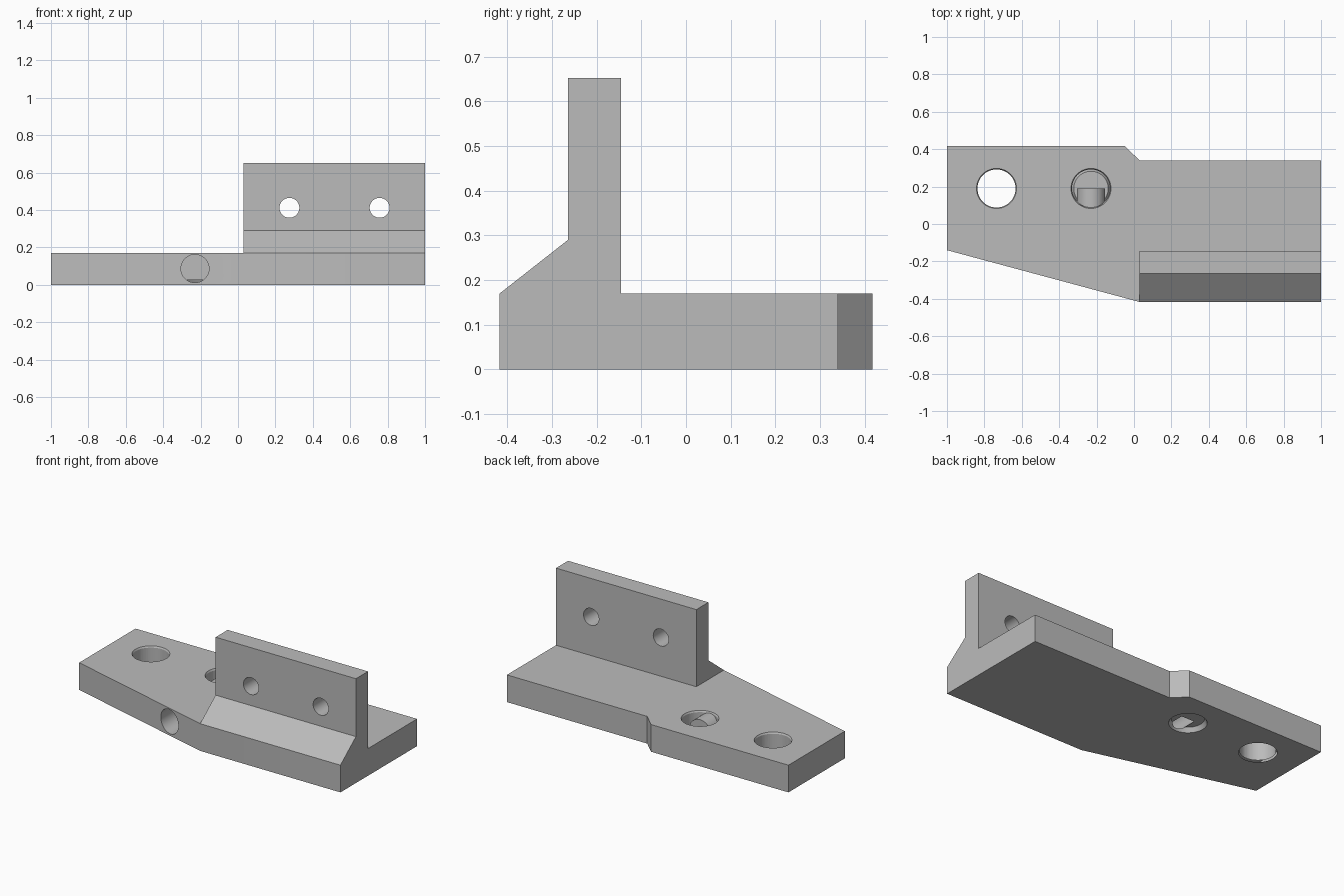
import bpy, bmesh, math
from mathutils import Matrix, Vector

if "Cube" in bpy.data.objects:
    bpy.data.objects.remove(bpy.data.objects["Cube"])

grey = bpy.data.materials.new("plain grey")
grey.use_nodes = True
grey.diffuse_color = (0.5, 0.5, 0.5, 1)
grey.node_tree.nodes["Principled BSDF"].inputs["Base Color"].default_value = (0.5, 0.5, 0.5, 1)


def add_object(name, bm):
    bmesh.ops.recalc_face_normals(bm, faces=bm.faces)
    mesh = bpy.data.meshes.new(name)
    bm.to_mesh(mesh)
    bm.free()
    mesh.materials.append(grey)
    obj = bpy.data.objects.new(name, mesh)
    bpy.context.collection.objects.link(obj)
    return obj


def extrude(name, points, offset):
    bm = bmesh.new()
    face = bm.faces.new([bm.verts.new(p) for p in points])
    new = bmesh.ops.extrude_face_region(bm, geom=[face])["geom"]
    bmesh.ops.translate(bm, vec=Vector(offset),
                        verts=[v for v in new if isinstance(v, bmesh.types.BMVert)])
    return add_object(name, bm)


def cone(bm, centre, r1, r2, depth, turn=0):
    matrix = Matrix.Translation(centre) @ Matrix.Rotation(turn, 4, 'X')
    bmesh.ops.create_cone(bm, cap_ends=True, segments=64, radius1=r1,
                          radius2=r2, depth=depth, matrix=matrix)


def cut(target, centre, r1, r2, depth, turn=0):
    bm = bmesh.new()
    cone(bm, centre, r1, r2, depth, turn)
    cutter = add_object("hole_cutter", bm)
    cutter.hide_render = True
    mod = target.modifiers.new("hole", 'BOOLEAN')
    mod.operation = 'DIFFERENCE'
    mod.solver = 'EXACT'
    mod.object = cutter
    bpy.context.view_layer.objects.active = target
    bpy.ops.object.modifier_apply(modifier=mod.name)
    bpy.data.objects.remove(cutter)


# Base plate with angled front edge and stepped back edge
HEIGHT, HALF, STEP = 0.17, 0.417, 0.03
outline = [(-1, -0.14), (STEP, -HALF), (1, -HALF), (1, 0.34),
           (STEP, 0.34), (-0.05, HALF), (-1, HALF)]
base = extrude("base_plate", [(x, y, 0) for x, y in outline], (0, 0, HEIGHT))

# Upright wall with sloped foot
profile = [(-HALF, HEIGHT), (-0.264, 0.29), (-0.264, 0.652), (-0.145, 0.652), (-0.145, HEIGHT)]
wall = extrude("upright_wall", [(STEP, y, z) for y, z in profile], (1 - STEP, 0, 0))

# Large vertical holes with chamfered rims
RIM = 0.018
for x in (-0.735, -0.23):
    cut(base, (x, 0.19, HEIGHT / 2), 0.102, 0.102, 0.4)
    cut(base, (x, 0.19, HEIGHT), 0.102 - 0.01, 0.122, 2 * RIM + 0.018)
    cut(base, (x, 0.19, 0), 0.122, 0.102 - 0.01, 2 * RIM + 0.018)

# Side bore into the nearer hole, with a narrow pocket in its far side
cut(base, (-0.23, -0.155, 0.087), 0.075, 0.075, 0.69, math.pi / 2)
cut(base, (-0.23, 0.27, 0.087), 0.04, 0.04, 0.16, math.pi / 2)

# Mounting holes through the wall
for x in (0.275, 0.757):
    cut(wall, (x, -0.2, 0.412), 0.053, 0.053, 0.5, math.pi / 2)

# Smooth hole walls, sharp edges elsewhere
bpy.ops.object.select_all(action='DESELECT')
for obj in (base, wall):
    obj.select_set(True)
bpy.context.view_layer.objects.active = base
bpy.ops.object.shade_smooth_by_angle(angle=math.radians(25))
